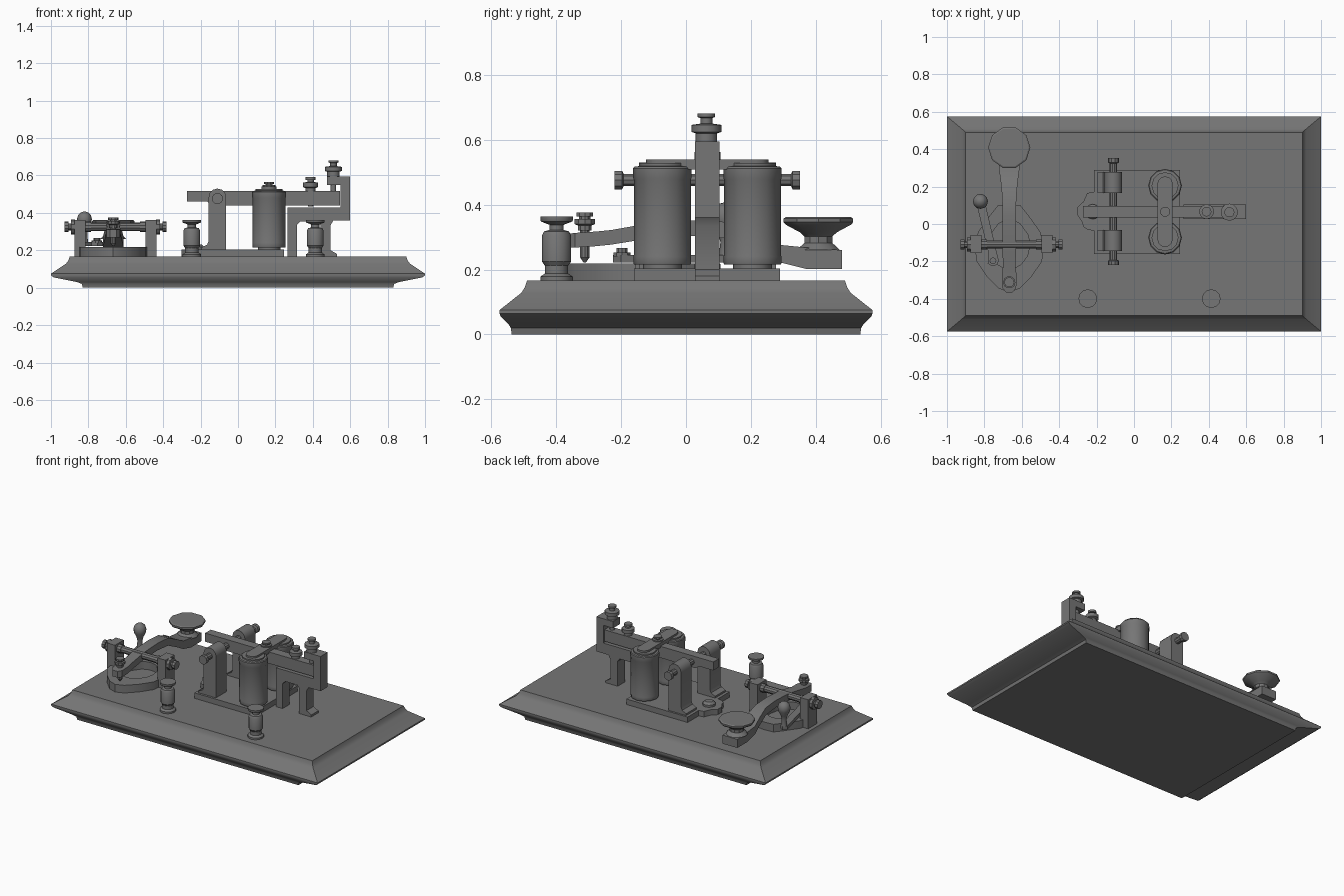
import bpy, bmesh, math
from mathutils import Matrix, Vector

iron = bpy.data.materials.new("dark_grey")
iron.diffuse_color = (.18, .18, .18, 1)


def finish(name, bm):
    bmesh.ops.recalc_face_normals(bm, faces=bm.faces[:])
    me = bpy.data.meshes.new(name)
    bm.to_mesh(me)
    bm.free()
    me.materials.append(iron)
    ob = bpy.data.objects.new(name, me)
    bpy.context.collection.objects.link(ob)
    return ob


def loft(name, loops, closed=False):
    """Skin successive loops of equal length; cap the ends or join them."""
    bm = bmesh.new()
    rings = [[bm.verts.new(p) for p in loop] for loop in loops]
    n = len(rings[0])
    pairs = list(zip(rings, rings[1:])) + ([(rings[-1], rings[0])] if closed else [])
    for a, b in pairs:
        for i in range(n):
            j = (i + 1) % n
            bm.faces.new((a[i], a[j], b[j], b[i]))
    if not closed:
        bm.faces.new(rings[0])
        bm.faces.new(rings[-1])
    return finish(name, bm)


def lathe(name, profile, loc, n=12, direction=(0, 0, 1)):
    """Turned part: profile of (radius, distance along direction)."""
    m = Matrix.Translation(loc) @ Vector((0, 0, 1)).rotation_difference(Vector(direction)).to_matrix().to_4x4()
    return loft(name, [[m @ Vector((r * math.cos(t), r * math.sin(t), h))
                        for t in (2 * math.pi * i / n for i in range(n))] for r, h in profile])


def plate(name, pts, z0, z1):
    return loft(name, [[(x, y, z) for x, y in pts] for z in (z0, z1)])


def side_cut(name, pts, y0, y1):
    return loft(name, [[(x, y, z) for x, z in pts] for y in (y0, y1)])


def rect(hx, hy, z):
    return [(-hx, -hy, z), (hx, -hy, z), (hx, hy, z), (-hx, hy, z)]


# Moulded wooden base
loft("base_board", [rect(*p) for p in (
    (.83, .537, 0), (.835, .54, .02), (.86, .546, .03), (.985, .571, .055), (1, .575, .065),
    (1, .575, .075), (.92, .508, .128), (.907, .497, .145), (.9, .49, .166))])

# Binding posts
for side, x in (("left", -.247), ("right", .413)):
    lathe("binding_post_" + side, [
        (.05, .165), (.05, .178), (.036, .188), (.036, .212), (.045, .225), (.045, .305), (.038, .318),
        (.022, .322), (.022, .338), (.048, .348), (.05, .352), (.05, .363)], (x, -.399, 0))

# Key frame: rounded diamond plate with an oval opening
KX = -.667
outer, inner = [], []
half = [(0, -.365), (.055, -.345), (.12, -.28), (.175, -.2), (.185, -.11), (.165, -.04), (.1, .05), (.06, .1), (0, .105)]
diamond = half + [(-x, y) for x, y in half[-2:0:-1]]
for x, y in diamond:
    t = math.atan2(y + .11, x)
    outer.append((KX + x, y))
    inner.append((KX + .11 * math.cos(t), -.11 + .13 * math.sin(t)))
loft("key_frame", [[(x, y, z) for x, y in o] for o, z in
                   ((outer, .165), (outer, .218), (inner, .218), (inner, .165))], closed=True)

# Key trunnions, pivot screws and axle
AX = KX + .012
for side, s in (("left", -1), ("right", 1)):
    c = AX + s * .19
    plate("key_trunnion_" + side, [(c - .03, -.155), (c + .03, -.155), (c + .03, -.06), (c - .03, -.06)], .165, .363)
    lathe("key_pivot_screw_" + side, [
        (.04, .0), (.04, .022), (.018, .022), (.018, .035), (.028, .035), (.028, .056)],
        (c + s * .027, -.11, .325), 10, (s, 0, 0))
    lathe("key_pivot_collar_" + side, [(.028, 0), (.028, .03)], (c - s * .058, -.11, .325), 10, (s, 0, 0))
lathe("key_axle", [(.023, -.19), (.023, .19)], (AX, -.11, .325), 10, (1, 0, 0))

# Curved key lever: stations of (y, bottom, top, half width)
loft("key_lever", [[(KX - w, y, a), (KX + w, y, a), (KX + w, y, b), (KX - w, y, b)] for y, a, b, w in (
    (-.365, .268, .31, .018), (-.342, .268, .313, .037), (-.28, .272, .317, .04), (-.23, .277, .322, .034),
    (-.1, .298, .345, .036), (.04, .304, .352, .036), (.15, .294, .345, .038), (.23, .255, .308, .046),
    (.29, .222, .276, .054), (.37, .202, .268, .055), (.481, .202, .26, .055))])

# Finger knob
lathe("key_knob", [(.07, .26), (.062, .268), (.045, .282), (.045, .302), (.06, .315), (.105, .338),
                   (.113, .346), (.113, .357), (.105, .362)], (KX, .408, 0), 10)

# Key stroke screw
lathe("key_stroke_screw", [(.004, .222), (.015, .237), (.015, .32), (.022, .32), (.022, .336), (.033, .34),
                           (.033, .356), (.018, .356), (.018, .363), (.027, .363), (.027, .376)], (KX, -.312, 0), 10)

# Circuit closing switch: arm, pin and pear-shaped handle
plate("switch_arm", [(-.782, -.21), (-.752, -.225), (-.722, -.2), (-.732, -.16), (-.8, .13), (-.825, .145), (-.845, .12), (-.777, -.16)],
      .222, .245)
lathe("switch_pin", [(.028, .24), (.028, .252), (.018, .252), (.018, .266)], (-.754, -.197, 0), 10)
lathe("switch_handle", [(.02, .24), (.015, .285), (.022, .315), (.037, .345), (.04, .368), (.033, .39),
                        (.018, .403), (.004, .407)], (-.821, .121, 0), 12)

# Sounder foot plate with rounded tongue and its screw
SY = .066
plate("sounder_plate", [(.245, -.16), (.245, .29), (-.215, .29), (-.215, .172), (-.25, .165), (-.27, .12), (-.302, .09),
                        (-.302, .046), (-.28, .015), (-.27, -.015), (-.25, -.03), (-.215, -.036), (-.215, -.16)], .165, .203)
lathe("sounder_plate_screw", [(.04, .2), (.04, .217), (.025, .231)], (-.22, SY, 0))

# Paired sounder parts, mirrored about the centre line
PX, PZ, CX = -.11, .483, .166
for side, s in (("front", -1), ("back", 1)):
    # Pivot pillar with rounded head and flared foot
    y = SY + s * .155
    head = [(PX + .047 * math.cos(math.radians(a)), PZ + .047 * math.sin(math.radians(a))) for a in range(0, 181, 30)]
    side_cut("pivot_pillar_" + side, [(-.064, .2)] + head + [(-.157, .25), (-.165, .23), (-.195, .215), (-.195, .2)],
             y - .056, y + .056)
    # Pivot screw
    lathe("pivot_screw_" + side, [(.02, 0), (.02, .05), (.03, .055), (.03, .078)],
          (PX, SY + s * .208, PZ - .007), 10, (0, s, 0))
    # Electromagnet coil with end collars and core
    lathe("coil_" + side, [
        (.06, .2), (.06, .215), (.087, .215), (.089, .22), (.089, .24), (.088, .245), (.088, .478), (.09, .483),
        (.09, .512), (.085, .517), (.072, .519), (.072, .528), (.04, .528)], (CX, SY + s * .139, 0), 12)
lathe("pivot_axle", [(.02, -.15), (.02, .15)], (PX, SY, PZ - .007), 10, (0, 1, 0))

# Armature bar across the coils, rounded ends, with its screw
arc = [(.041 * math.cos(math.radians(a)), .041 * math.sin(math.radians(a))) for a in range(0, 181, 30)]
plate("armature_bar", [(CX + x, SY + .148 + y) for x, y in arc] + [(CX - x, SY - .148 - y) for x, y in arc], .508, .54)
lathe("armature_screw", [(.035, .54), (.035, .548), (.018, .548), (.018, .555), (.027, .555), (.027, .566)], (CX, SY, 0), 10)

# Sounder lever
side_cut("sounder_lever", [(-.272, .46), (-.165, .46), (-.14, .44), (.545, .44), (.545, .518), (-.272, .518)], SY - .03, SY + .03)

# Anvil: two-legged bridge with an overhanging top arm
side_cut("anvil", [
    (.265, .165), (.315, .165), (.315, .335), (.335, .355), (.425, .355), (.44, .335), (.44, .165), (.53, .165),
    (.53, .18), (.495, .2), (.495, .335), (.51, .36), (.6, .36), (.6, .595), (.475, .595), (.475, .55),
    (.548, .55), (.548, .43), (.265, .43)], SY - .038, SY + .038)

# Adjusting screws on the lever and anvil
lathe("lever_screw", [(.015, .434), (.015, .518), (.027, .518), (.027, .532), (.04, .538), (.04, .562), (.017, .565),
                      (.017, .577), (.026, .577), (.026, .592)], (.388, SY, 0), 12)
lathe("anvil_screw", [(.015, .516), (.015, .595), (.033, .595), (.033, .62), (.046, .624), (.046, .646), (.018, .65),
                      (.018, .667), (.027, .67), (.027, .681)], (.51, SY - .003, 0), 12)

# Smooth turned surfaces, crisp edges
for ob in bpy.context.collection.objects:
    ob.select_set(True)
    bpy.context.view_layer.objects.active = ob
bpy.ops.object.shade_smooth_by_angle(angle=math.radians(33))
